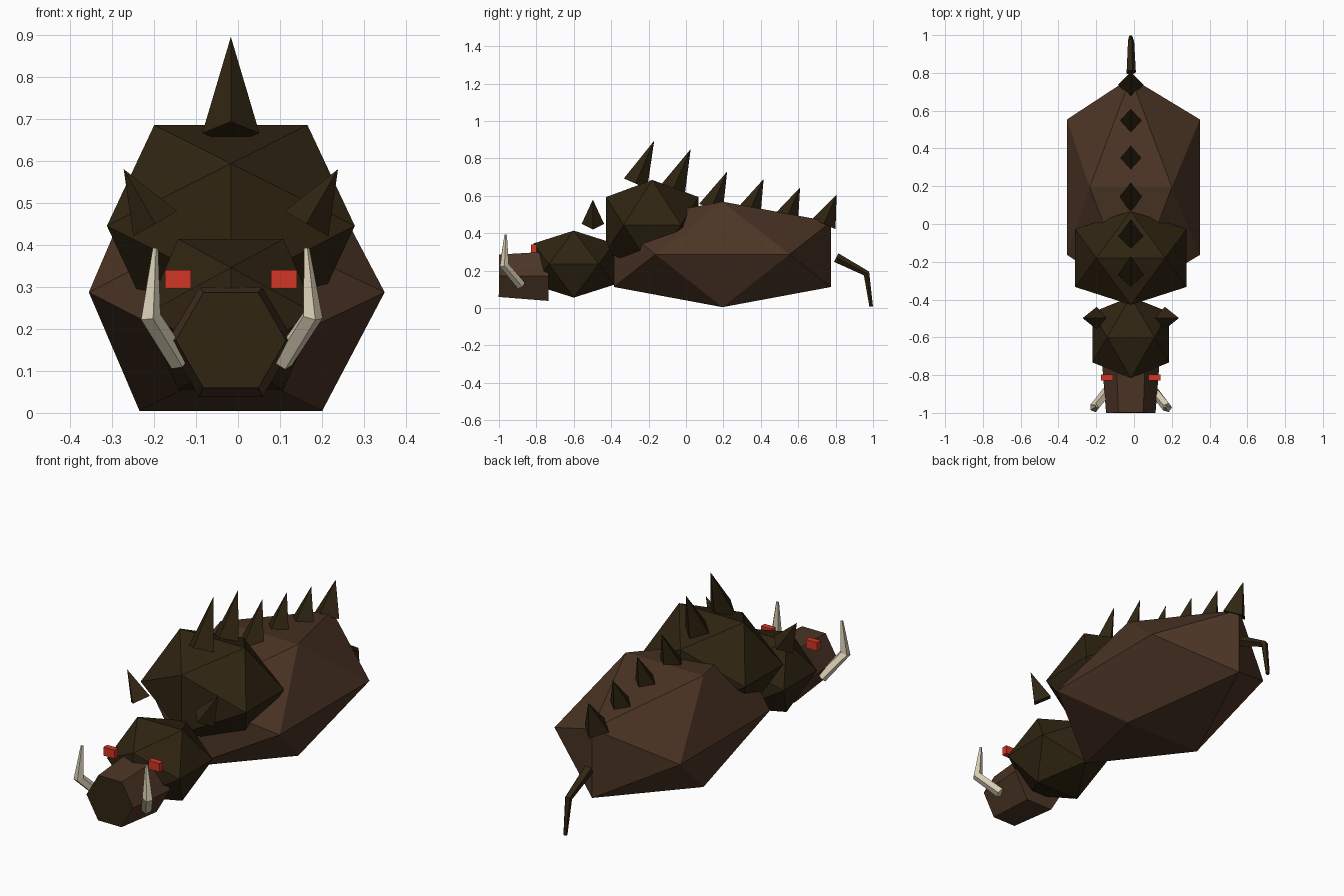
import bpy, bmesh, math
from mathutils import Vector

if "Cube" in bpy.data.objects:
    bpy.data.objects.remove(bpy.data.objects["Cube"])

CX = -0.017  # centre line of the animal


def material(name, hex_code):
    srgb = [int(hex_code[i:i + 2], 16) / 255 for i in (0, 2, 4)]
    m = bpy.data.materials.new(name)
    lin = [c / 12.92 if c <= 0.04045 else ((c + 0.055) / 1.055) ** 2.4 for c in srgb]
    m.diffuse_color = (*lin, 1)
    m.use_nodes = True
    m.node_tree.nodes["Principled BSDF"].inputs["Base Color"].default_value = m.diffuse_color
    return m


HIDE = material("brown hide", "4c3525")
MANE = material("dark bristle", "2f2411")
IVORY = material("ivory", "d6ccb2")
RED = material("red eye", "d23626")


def finish(name, bm, *mats):
    bmesh.ops.recalc_face_normals(bm, faces=bm.faces)
    me = bpy.data.meshes.new(name)
    bm.to_mesh(me)
    bm.free()
    for m in mats:
        me.materials.append(m)
    ob = bpy.data.objects.new(name, me)
    bpy.context.collection.objects.link(ob)
    return ob


def icosahedron(name, centre, half, mat, side_shift=0):
    """Twenty-sided lump with given half extents, widest points paired along y."""
    bm = bmesh.new()
    k = 0.618
    for s in (-1, 1):
        for t in (-1, 1):
            for p in ((s, t * k, 0), (s * k, 0, t), (0, s, t * k)):
                v = Vector([c + h * q for c, h, q in zip(centre, half, p)])
                if abs(p[0]) == 1:
                    v.x += side_shift
                bm.verts.new(v)
    bmesh.ops.convex_hull(bm, input=bm.verts)
    return finish(name, bm, mat)


def tube(name, path, radii, sides, mat, turn=0.0):
    """Tapered faceted tube through the path; a zero radius makes a point."""
    bm = bmesh.new()
    pts = [Vector(p) for p in path]
    rings = []
    for i, (p, r) in enumerate(zip(pts, radii)):
        d = (pts[min(i + 1, len(pts) - 1)] - pts[max(i - 1, 0)]).normalized()
        ref = Vector((1, 0, 0)) if abs(d.x) < 0.8 else Vector((0, 1, 0))
        u = (ref - d * ref.dot(d)).normalized()
        w = d.cross(u)
        if r == 0:
            rings.append([bm.verts.new(p)] * sides)
            continue
        angles = [turn + 2 * math.pi * j / sides for j in range(sides)]
        rings.append([bm.verts.new(p + r * (u * math.cos(a) + w * math.sin(a))) for a in angles])
    for a, b in zip(rings, rings[1:]):
        for j in range(sides):
            n = (j + 1) % sides
            quad = [a[j], a[n], b[n], b[j]]
            bm.faces.new(list(dict.fromkeys(quad)))
    for ring, r in ((rings[0], radii[0]), (rings[-1], radii[-1])):
        if r:
            bm.faces.new(ring)
    return finish(name, bm, mat)


# Main masses
icosahedron("body", (CX, 0.195, 0.287), (0.352, 0.58, 0.282), HIDE, 0.014)
icosahedron("mane", (CX, -0.18, 0.445), (0.295, 0.248, 0.24), MANE)
icosahedron("head", (CX, -0.6, 0.235), (0.203, 0.215, 0.179), MANE)

# Snout with dark nose face
snout = tube("snout", [(CX, -0.735, 0.17), (CX, -1.0, 0.173)], [0.152, 0.131], 6, HIDE)
snout.data.materials.append(MANE)
for f in snout.data.polygons:
    if f.normal.y < -0.9:
        f.material_index = 1

# Paired parts
for s, side in ((-1, "left"), (1, "right")):
    bm = bmesh.new()
    bmesh.ops.create_cube(bm, size=1)
    for v in bm.verts:
        v.co = Vector((CX + s * 0.126 + v.co.x * 0.062, -0.813 + v.co.y * 0.03, 0.318 + v.co.z * 0.043))
    finish("eye_" + side, bm, RED)

    tube("tusk_" + side,
         [(CX + s * 0.122, -0.882, 0.122), (CX + s * 0.193, -0.972, 0.23), (CX + s * 0.18, -0.964, 0.392)],
         [0.026, 0.026, 0.007], 5, IVORY)
    tube("ear_" + side, [(CX + s * 0.18, -0.498, 0.45), (CX + s * 0.255, -0.498, 0.58)],
         [0.06, 0], 4, MANE)

# Back spikes, leaning backwards and shrinking toward the tail
tips = [0.895, 0.85, 0.73, 0.69, 0.645, 0.605]
for i, z in enumerate(tips):
    tip = Vector((CX, -0.17 + 0.195 * i, z))
    base = tip - Vector((0, 0.4, 0.917)) * (0.25 - 0.016 * i)
    tube("back_spike_%d" % (i + 1), [base, tip], [0.068, 0], 4, MANE)

# Tail
tube("tail", [(CX, 0.803, 0.27), (CX, 0.965, 0.185), (CX, 0.99, 0.008)],
     [0.027, 0.018, 0.01], 5, MANE)
